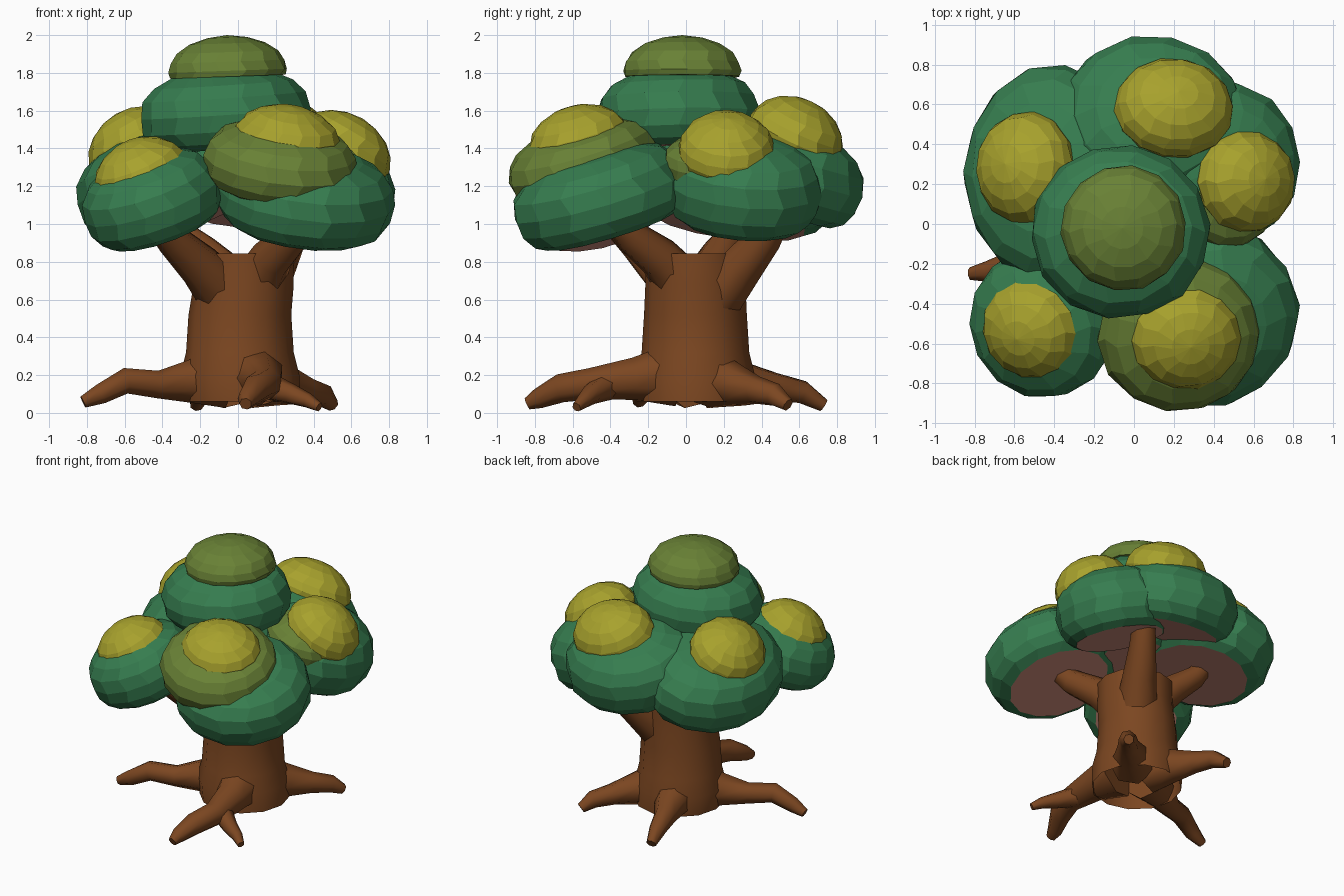
import bpy, bmesh, math, random
from mathutils import Vector

if "Cube" in bpy.data.objects:
    bpy.data.objects.remove(bpy.data.objects["Cube"])

random.seed(4)


def material(name, rgb):
    m = bpy.data.materials.new(name)
    m.diffuse_color = (*rgb, 1)
    m.use_nodes = True
    m.node_tree.nodes["Principled BSDF"].inputs["Base Color"].default_value = m.diffuse_color
    return m


GREEN = material("leaf_green", (0.037, 0.205, 0.079))
OLIVE = material("olive_green", (0.14, 0.22, 0.036))
YELLOW = material("yellow_green", (0.39, 0.36, 0.026))
BROWN = material("bark_brown", (0.2, 0.062, 0.015))
UNDER = material("underside_dusky_pink", (0.56, 0.24, 0.18))

CLUMP = [(0.74, -0.5), (0.88, -0.42), (0.97, -0.27), (1.0, -0.06), (0.95, 0.15), (0.82, 0.31),
         (0.6, 0.425), (0.32, 0.485)]
CAP = [(0.97, -0.5), (1.0, -0.36), (0.96, -0.14), (0.85, 0.09), (0.63, 0.3), (0.34, 0.44)]


def finish(bm, name, mats, angle):
    bmesh.ops.recalc_face_normals(bm, faces=bm.faces)
    for f in bm.faces:
        f.smooth = angle > 0
    me = bpy.data.meshes.new(name)
    bm.to_mesh(me)
    bm.free()
    if angle:
        me.set_sharp_from_angle(angle=math.radians(angle))
    for m in mats:
        me.materials.append(m)
    ob = bpy.data.objects.new(name, me)
    bpy.context.collection.objects.link(ob)
    return ob


def skin(bm, rings):
    for a, b in zip(rings, rings[1:]):
        n = len(a)
        for i in range(n):
            bm.faces.new((a[i], a[(i + 1) % n], b[(i + 1) % n], b[i]))


def clump(name, center, rx, ry, h, tilt, toward, mat, profile=CLUMP, segs=14):
    """Flat-bottomed faceted leaf dome, leaning by tilt degrees toward a direction."""
    bm = bmesh.new()
    d = Vector((*toward, 0)).normalized() * math.sin(math.radians(tilt))
    axis = Vector((d.x, d.y, math.cos(math.radians(tilt))))
    q = Vector((0, 0, 1)).rotation_difference(axis)
    c = Vector(center)
    rings = []
    for k, (r, z) in enumerate(profile):
        ring = []
        for i in range(segs):
            a = math.tau * (i + 0.2 * (k % 2)) / segs
            j = r * random.uniform(0.99, 1.015)
            p = Vector((rx * j * math.cos(a), ry * j * math.sin(a), h * z))
            ring.append(bm.verts.new(c + q @ p))
        rings.append(ring)
    skin(bm, rings)
    top = bm.verts.new(c + q @ Vector((0, 0, h * 0.5)))
    for i in range(segs):
        bm.faces.new((rings[-1][i], rings[-1][(i + 1) % segs], top))
    base = bm.faces.new(rings[0][::-1])
    base.material_index = 1 if mat is GREEN else 0
    finish(bm, name, [mat, UNDER] if mat is GREEN else [mat], 0)


def limb(name, path, segs=7):
    """Tapered tube through (x, y, z, radius) points."""
    bm = bmesh.new()
    pts = [Vector(p[:3]) for p in path]
    rings = []
    for k, p in enumerate(pts):
        t = (pts[min(k + 1, len(pts) - 1)] - pts[max(k - 1, 0)]).normalized()
        side = t.cross(Vector((0, 0, 1))).normalized()
        up = side.cross(t)
        r = path[k][3]
        rings.append([bm.verts.new(p + r * (side * math.cos(math.tau * i / segs)
                                            + up * math.sin(math.tau * i / segs)))
                      for i in range(segs)])
    skin(bm, rings)
    bm.faces.new(rings[0][::-1])
    bm.faces.new(rings[-1])
    finish(bm, name, [BROWN], 55)


# trunk: stacked rings (x, y, z, radius), open at the foot
bm = bmesh.new()
rings = []
for x, y, z, r in [(0.02, 0.05, 0.06, 0.31), (0.01, 0.05, 0.2, 0.315), (0.01, 0.05, 0.32, 0.285),
                   (0.01, 0.05, 0.52, 0.272), (0.03, 0.05, 0.68, 0.265), (0.03, 0.05, 0.845, 0.265)]:
    rings.append([bm.verts.new((x + r * math.cos(math.tau * i / 12), y + r * math.sin(math.tau * i / 12), z))
                  for i in range(12)])
skin(bm, rings)
bm.faces.new(rings[-1])
finish(bm, "trunk", [BROWN], 42)

# roots
limb("root_left", [(-0.1, 0.02, 0.19, 0.17), (-0.27, -0.05, 0.165, 0.115), (-0.43, -0.13, 0.15, 0.075),
                   (-0.6, -0.2, 0.17, 0.07), (-0.73, -0.24, 0.1, 0.055), (-0.82, -0.25, 0.058, 0.033)])
limb("root_front", [(0.08, -0.08, 0.2, 0.17), (0.13, -0.28, 0.18, 0.115), (0.15, -0.5, 0.155, 0.085),
                    (0.1, -0.66, 0.13, 0.078), (0.05, -0.78, 0.075, 0.055), (0.04, -0.84, 0.048, 0.033)])
limb("root_front_fork", [(0.16, -0.42, 0.14, 0.075), (0.28, -0.5, 0.1, 0.055), (0.37, -0.54, 0.065, 0.04),
                         (0.43, -0.58, 0.03, 0.025)])
limb("root_right", [(0.12, 0.13, 0.18, 0.16), (0.24, 0.25, 0.15, 0.115), (0.36, 0.37, 0.12, 0.075),
                    (0.45, 0.47, 0.095, 0.062), (0.5, 0.54, 0.042, 0.036)])
limb("root_back", [(-0.05, 0.14, 0.18, 0.16), (-0.1, 0.33, 0.15, 0.115), (-0.16, 0.48, 0.135, 0.078),
                   (-0.2, 0.62, 0.11, 0.062), (-0.22, 0.73, 0.04, 0.036)])

# branches carrying the leaf clumps
limb("branch_front_left", [(-0.05, 0.0, 0.6, 0.15), (-0.19, -0.14, 0.77, 0.12), (-0.34, -0.28, 0.91, 0.09),
                           (-0.46, -0.42, 1.05, 0.07)])
limb("branch_front_right", [(0.1, -0.02, 0.68, 0.14), (0.18, -0.14, 0.82, 0.115), (0.3, -0.3, 0.94, 0.09),
                            (0.36, -0.4, 1.06, 0.07)])
limb("branch_back_right", [(0.1, 0.15, 0.6, 0.15), (0.19, 0.29, 0.77, 0.12), (0.27, 0.42, 0.93, 0.095),
                           (0.34, 0.52, 1.12, 0.075)])
limb("branch_back_left", [(-0.06, 0.12, 0.72, 0.13), (-0.2, 0.19, 0.86, 0.1), (-0.32, 0.26, 0.96, 0.08),
                          (-0.4, 0.3, 1.08, 0.06)])

# large green clumps
clump("crown_core", (-0.02, 0.02, 1.28), 0.33, 0.33, 0.36, 0, (1, 0), GREEN)
clump("leaves_top", (-0.07, -0.04, 1.61), 0.45, 0.435, 0.42, 4, (-1, -0.3), GREEN)
clump("leaves_front_left", (-0.465, -0.5, 1.155), 0.375, 0.385, 0.42, 23, (-1, -0.7), GREEN)
clump("leaves_front_right", (0.36, -0.465, 1.175), 0.475, 0.475, 0.44, 18, (0.45, -1), GREEN)
clump("leaves_right", (0.44, 0.31, 1.23), 0.41, 0.415, 0.48, 18, (1, 0.3), GREEN)
clump("leaves_back", (0.09, 0.53, 1.29), 0.475, 0.435, 0.46, 17, (0.1, 1), GREEN)
clump("leaves_back_left", (-0.42, 0.26, 1.235), 0.45, 0.55, 0.48, 16, (-1, 0.5), GREEN)

# olive clumps
clump("olive_top_cap", (-0.055, -0.02, 1.89), 0.315, 0.315, 0.22, 2, (-1, 0), OLIVE, CAP)
clump("olive_front_right", (0.23, -0.555, 1.345), 0.41, 0.405, 0.36, 18, (0.4, -0.9), OLIVE)
clump("olive_right", (0.47, 0.16, 1.345), 0.28, 0.28, 0.25, 16, (1, 0), OLIVE)

# yellow caps
clump("yellow_front_left", (-0.54, -0.545, 1.32), 0.265, 0.265, 0.25, 28, (-1, -0.7), YELLOW, CAP)
clump("yellow_front_right", (0.27, -0.59, 1.515), 0.285, 0.27, 0.22, 18, (0.5, -0.9), YELLOW, CAP)
clump("yellow_right", (0.6, 0.22, 1.455), 0.27, 0.26, 0.24, 31, (1, 0.1), YELLOW, CAP)
clump("yellow_back", (0.21, 0.615, 1.54), 0.3, 0.265, 0.24, 26, (0.3, 1), YELLOW, CAP)
clump("yellow_back_left", (-0.585, 0.29, 1.475), 0.265, 0.285, 0.25, 31, (-1, 0.2), YELLOW, CAP)
